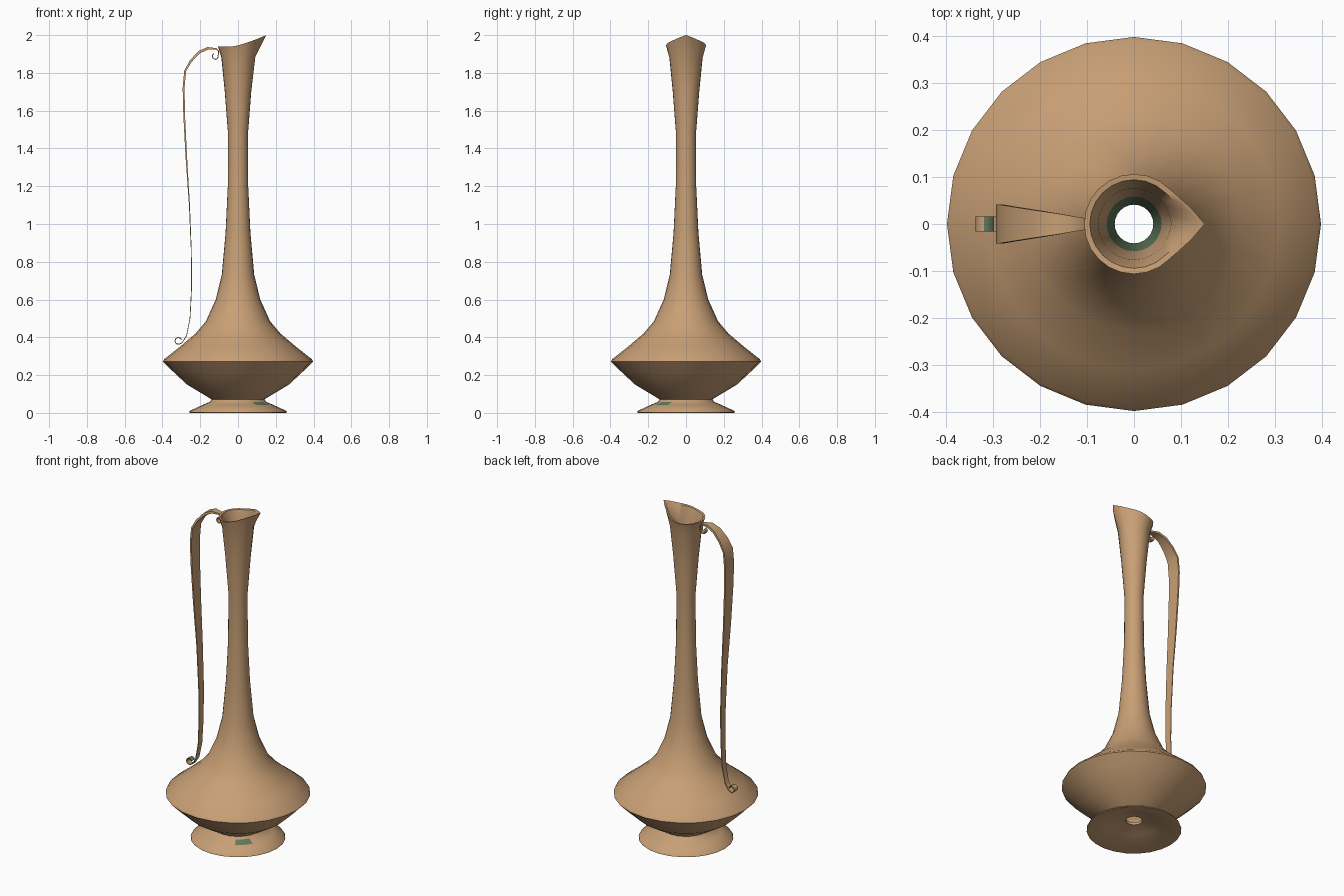
import bpy, bmesh, math
from mathutils import Vector

if "Cube" in bpy.data.objects:
    bpy.data.objects.remove(bpy.data.objects["Cube"])


def material(name, rgb):
    m = bpy.data.materials.new(name)
    m.diffuse_color = (*rgb, 1)
    m.use_nodes = True
    m.node_tree.nodes["Principled BSDF"].inputs["Base Color"].default_value = m.diffuse_color
    return m


clay = material("tan clay", (0.58, 0.35, 0.18))
green = material("dull green", (0.115, 0.195, 0.105))


def finish(name, bm, angle):
    bmesh.ops.recalc_face_normals(bm, faces=bm.faces)
    mesh = bpy.data.meshes.new(name)
    bm.to_mesh(mesh)
    bm.free()
    for m in (clay, green):
        mesh.materials.append(m)
    ob = bpy.data.objects.new(name, mesh)
    bpy.context.collection.objects.link(ob)
    bpy.ops.object.select_all(action='DESELECT')
    ob.select_set(True)
    bpy.context.view_layer.objects.active = ob
    bpy.ops.object.shade_smooth_by_angle(angle=math.radians(angle))
    return ob


def bridge(bm, a, b, mat=0):
    n = len(a)
    faces = []
    for i in range(n):
        j = (i + 1) % n
        f = bm.faces.new((a[i], a[j], b[j], b[i]))
        f.material_index = mat
        faces.append(f)
    return faces


# Pitcher body profile (radius, height, spout weight): outer wall from foot to lip
SIDES = 24
OUTER = [(0.25, 0, 0), (0.26, 0.002, 0), (0.257, 0.01, 0), (0.188, 0.042, 0), (0.15, 0.058, 0),
         (0.14, 0.072, 0), (0.27, 0.15, 0), (0.345, 0.22, 0), (0.397, 0.272, 0), (0.39, 0.285, 0),
         (0.31, 0.348, 0), (0.225, 0.42, 0), (0.17, 0.485, 0), (0.118, 0.60, 0),
         (0.086, 0.73, 0), (0.066, 0.95, 0), (0.054, 1.2, 0), (0.053, 1.48, 0),
         (0.07, 1.7, 0), (0.088, 1.88, 0.1), (0.106, 1.94, 1)]
# inner wall: the same profile set in, from lip down to the waist above the foot
INNER = [(r - 0.012, z - 0.002, w) for r, z, w in reversed(OUTER[6:])]
# floor with a drain hole, then the hollow underside of the foot
FLOOR = [(0.12, 0.08, 0), (0.045, 0.075, 0), (0.045, 0.06, 0), (0.13, 0.045, 0)]


def body_ring(bm, r, z, w):
    ring = []
    for i in range(SIDES):
        t = 2 * math.pi * i / SIDES
        off = min(t, 2 * math.pi - t)
        # tangent lines run from the round rim to the slightly rounded spout tip
        q = max(0, 1 - off / (math.pi / 4))
        tangent = 1 / math.cos(q * math.pi / 4)
        round_tip = 1 + 0.414 * q * q * (3 - 2 * q)
        rr = r * (1 + w * (0.75 * tangent + 0.25 * round_tip - 1))
        x, y = rr * math.cos(t), rr * math.sin(t)
        lift = 0.06 * w * (max(0, x + 0.03) / 0.18) ** 1.3
        ring.append(bm.verts.new((x, y, z + lift)))
    return ring


bm = bmesh.new()
prev = first = body_ring(bm, *OUTER[0])
for k, row in enumerate(OUTER[1:], 1):
    ring = body_ring(bm, *row)
    faces = bridge(bm, prev, ring)
    if k == 4:  # green patch on the front right of the foot
        faces[20].material_index = faces[21].material_index = 1
    prev = ring
for row in INNER + FLOOR:
    ring = body_ring(bm, *row)
    # the throat of the neck is green
    bridge(bm, prev, ring, 1 if 1.0 < row[1] < 1.6 else 0)
    prev = ring
bridge(bm, prev, first)
finish("pitcher_body", bm, 50)


# Strap handle: x, z, half width, thickness along the path
def curl(cx, cz, r, start, end, steps, half):
    out = []
    for i in range(steps + 1):
        a = math.radians(start + (end - start) * i / steps)
        out.append((cx + r * math.cos(a), cz + r * math.sin(a), half, 0.005))
    return out


path = curl(-0.12, 1.888, 0.016, 120, 380, 7, 0.011)
path += [(-0.102, 1.915, 0.012, 0.006), (-0.115, 1.927, 0.014, 0.008), (-0.16, 1.930, 0.022, 0.014),
         (-0.205, 1.910, 0.029, 0.014), (-0.25, 1.862, 0.036, 0.012), (-0.28, 1.81, 0.041, 0.010),
         (-0.288, 1.72, 0.041, 0.010), (-0.285, 1.58, 0.038, 0.009), (-0.274, 1.36, 0.033, 0.008),
         (-0.257, 1.10, 0.027, 0.005), (-0.247, 0.85, 0.024, 0.004), (-0.246, 0.66, 0.021, 0.004),
         (-0.254, 0.50, 0.019, 0.004), (-0.272, 0.41, 0.017, 0.004), (-0.295, 0.372, 0.016, 0.004)]
path += curl(-0.316, 0.381, 0.018, -70, -340, 7, 0.016)

bm = bmesh.new()
rings = []
for k, (x, z, half, thick) in enumerate(path):
    a, b = path[max(k - 1, 0)], path[min(k + 1, len(path) - 1)]
    d = Vector((b[0] - a[0], 0, b[1] - a[1])).normalized()
    n = Vector((-d.z, 0, d.x)) * thick / 2
    c = Vector((x, 0, z))
    side = Vector((0, half, 0))
    rings.append([bm.verts.new(p) for p in (c + n + side, c + n - side, c - n - side, c - n + side)])
for k in range(len(rings) - 1):
    # the tip of the lower curl is green
    bridge(bm, rings[k], rings[k + 1], 1 if k >= len(rings) - 3 else 0)
bm.faces.new(rings[0])
bm.faces.new(rings[-1]).material_index = 1
finish("strap_handle", bm, 45)
